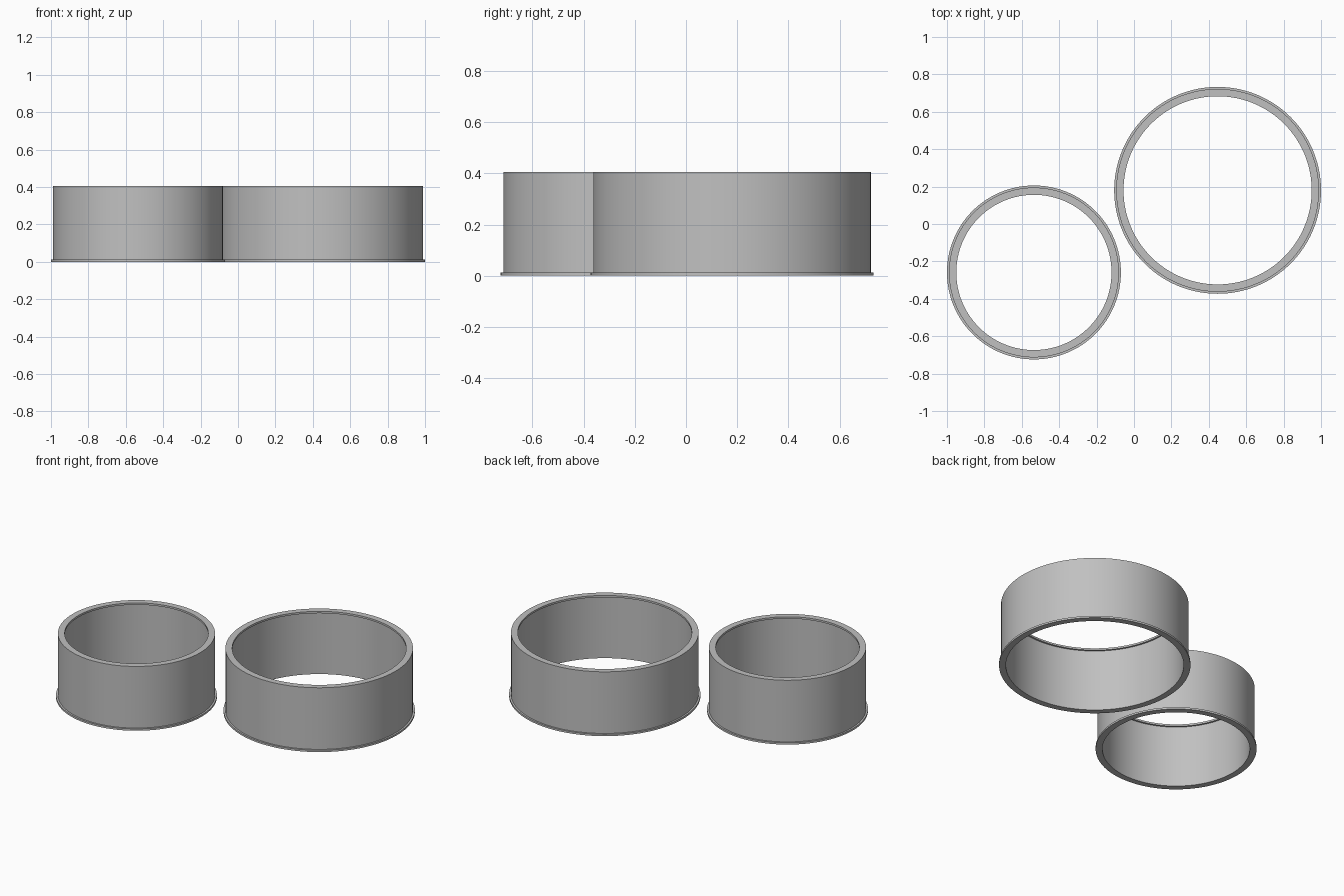
import bpy, bmesh, math

if "Cube" in bpy.data.objects:
    bpy.data.objects.remove(bpy.data.objects["Cube"])

grey = bpy.data.materials.new("plain grey")
grey.diffuse_color = (0.53, 0.53, 0.53, 1)
grey.use_nodes = True
grey.node_tree.nodes["Principled BSDF"].inputs["Base Color"].default_value = grey.diffuse_color

HEIGHT = 0.405   # total height
EDGE = 0.012     # thickness of the foot flange and the inner top lip
STEP = 0.011     # how far the flange and lip project from the wall
SEGMENTS = 128


def flanged_ring(name, x, y, flange_radius, lip_radius):
    """Lathe a closed wall section with an outer foot and an inner top lip."""
    body, bore = flange_radius - STEP, lip_radius + STEP
    profile = [(bore, 0), (flange_radius, 0), (flange_radius, EDGE), (body, EDGE),
               (body, HEIGHT), (lip_radius, HEIGHT), (lip_radius, HEIGHT - EDGE),
               (bore, HEIGHT - EDGE)]
    bm = bmesh.new()
    loops = []
    for i in range(SEGMENTS):
        a = 2 * math.pi * i / SEGMENTS
        loops.append([bm.verts.new((r * math.cos(a), r * math.sin(a), z))
                      for r, z in profile])
    n = len(profile)
    for i in range(SEGMENTS):
        here, there = loops[i], loops[(i + 1) % SEGMENTS]
        for j in range(n):
            k = (j + 1) % n
            bm.faces.new((here[j], there[j], there[k], here[k]))
    bmesh.ops.recalc_face_normals(bm, faces=bm.faces)
    mesh = bpy.data.meshes.new(name)
    bm.to_mesh(mesh)
    bm.free()
    mesh.materials.append(grey)
    ob = bpy.data.objects.new(name, mesh)
    ob.location = (x, y, 0)
    bpy.context.collection.objects.link(ob)
    bpy.ops.object.select_all(action='DESELECT')
    ob.select_set(True)
    bpy.context.view_layer.objects.active = ob
    bpy.ops.object.shade_smooth_by_angle(angle=math.radians(30))


flanged_ring("small_ring", -0.535, -0.259, 0.465, 0.415)
flanged_ring("large_ring", 0.447, 0.18, 0.553, 0.503)
